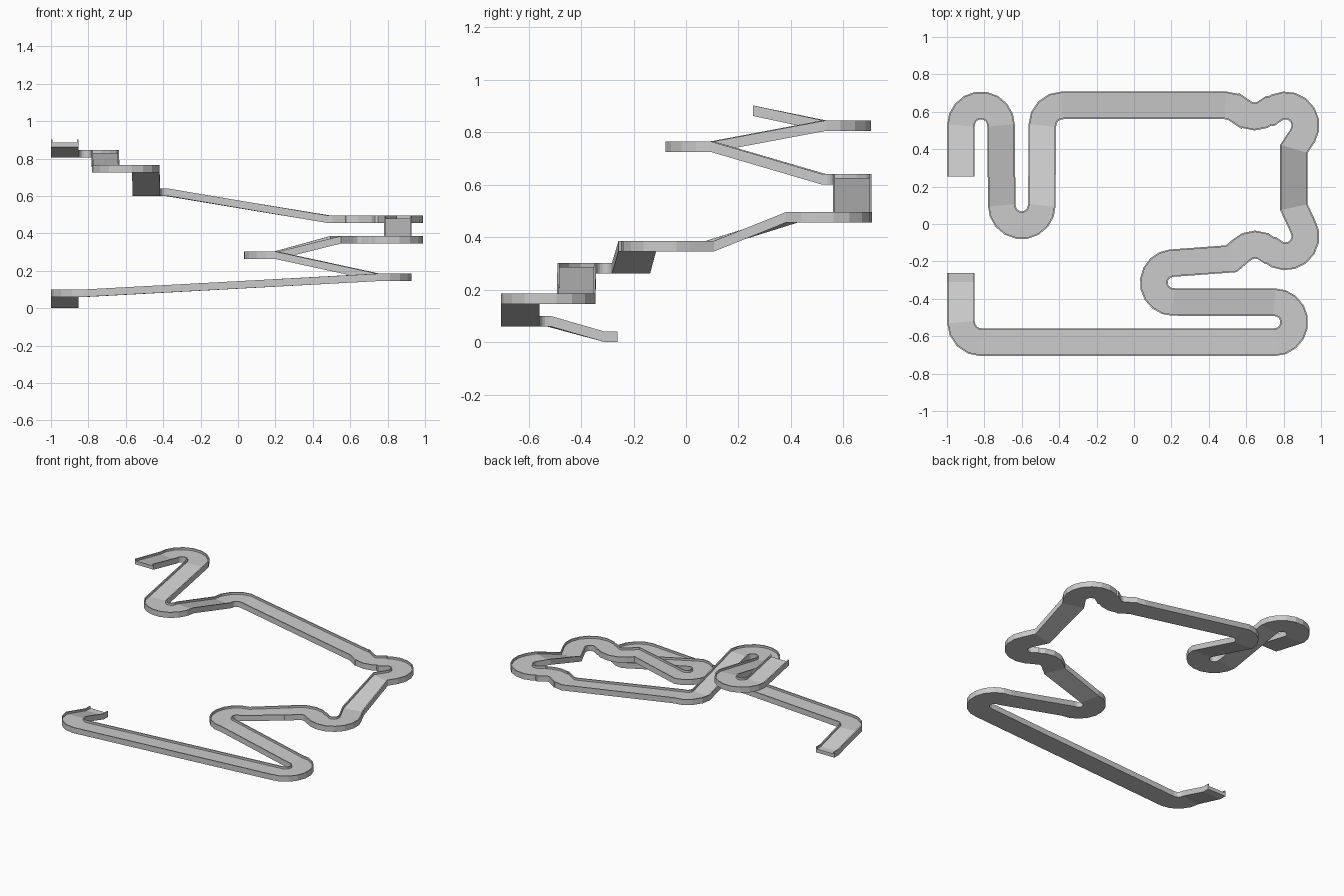
import bpy, bmesh
from math import sin, cos, radians
from mathutils import Vector

if "Cube" in bpy.data.objects:
    bpy.data.objects.remove(bpy.data.objects["Cube"])

HALF, HEIGHT, FLOOR, WALL = 0.0735, 0.04, 0.025, 0.008
R = 0.107          # centreline radius of every bend
path = []


def pt(x, y, z):
    path.append(Vector((x, y, z)))


def arc(cx, cy, a0, a1, z, r=R):
    n = max(2, round(abs(a1 - a0) / 20))
    for i in range(n + 1):
        a = radians(a0 + (a1 - a0) * i / n)
        pt(cx + r * cos(a), cy + r * sin(a), z)


# upper run: start, two hairpins and a corner
pt(-0.925, 0.255, 0.862)
arc(-0.818, 0.527, 180, 0, 0.805)
arc(-0.6, 0.1, 180, 360, 0.725)
arc(-0.383, 0.527, 180, 90, 0.60)
# wiggle and bulge at the back right
arc(0.49, 0.527, 90, 45, 0.455)
arc(0.645, 0.682, 225, 315, 0.455)
arc(0.81, 0.527, 135, -30, 0.455)
pt(0.855, 0.402, 0.455)
# bulge and wiggle at the middle right
pt(0.855, 0.09, 0.345)
arc(0.81, -0.066, 30, -135, 0.345)
arc(0.648, -0.217, 45, 135, 0.345)
pt(0.52, -0.186, 0.345)
# lower hairpins and exit
arc(0.21, -0.313, 95, 270, 0.262, 0.104)
arc(0.75, -0.525, 90, -90, 0.145)
arc(-0.818, -0.525, 270, 180, 0.06)
pt(-0.925, -0.31, 0)
pt(-0.925, -0.262, 0)

# channel cross-section: (sideways offset, height)
w = HALF - WALL
profile = [(-HALF, 0), (HALF, 0), (HALF, HEIGHT), (w, HEIGHT),
           (w, FLOOR), (-w, FLOOR), (-w, HEIGHT), (-HALF, HEIGHT)]

# mitred sweep with an upright cross-section
bm = bmesh.new()
rings = []
for i, p in enumerate(path):
    a = (p - path[i - 1]).xy.normalized() if i else None
    b = (path[i + 1] - p).xy.normalized() if i < len(path) - 1 else a
    a = a or b
    t = (a + b).normalized()
    side = Vector((t.y, -t.x, 0)) / max(t.dot(a), 0.5)
    rings.append([bm.verts.new(p + side * s + Vector((0, 0, h))) for s, h in profile])
n = len(profile)
for r0, r1 in zip(rings, rings[1:]):
    for k in range(n):
        bm.faces.new((r0[k], r0[(k + 1) % n], r1[(k + 1) % n], r1[k]))
bm.faces.new(rings[0])
bm.faces.new(rings[-1])
bmesh.ops.recalc_face_normals(bm, faces=bm.faces)
me = bpy.data.meshes.new("track_channel")
bm.to_mesh(me)
bm.free()
bpy.context.collection.objects.link(bpy.data.objects.new("track_channel", me))
